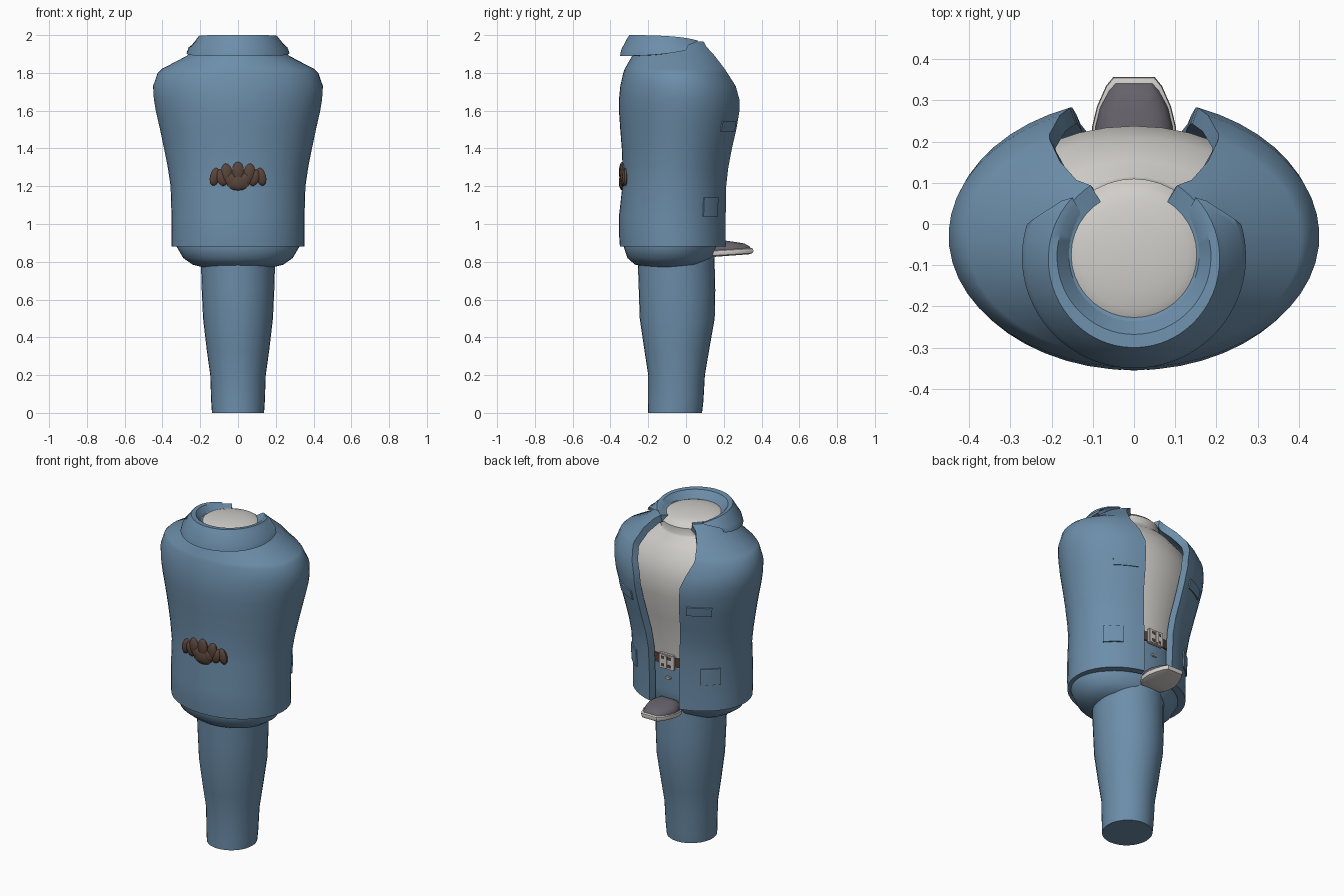
import bpy, bmesh, math
from mathutils import Matrix, Vector

cube = bpy.data.objects.get("Cube")
if cube:
    bpy.data.objects.remove(cube, do_unlink=True)


def material(name, rgb):
    m = bpy.data.materials.new(name)
    m.use_nodes = True
    m.diffuse_color = (*rgb, 1)
    m.node_tree.nodes["Principled BSDF"].inputs["Base Color"].default_value = (*rgb, 1)
    return m


BLUE = material("denim blue", (0.15, 0.27, 0.40))
BROWN = material("leather brown", (0.10, 0.058, 0.042))
WHITE = material("off white", (0.64, 0.62, 0.59))
GREY = material("dark grey", (0.13, 0.12, 0.145))


def finish(name, bm, mat, thickness=0):
    mesh = bpy.data.meshes.new(name)
    bm.to_mesh(mesh)
    bm.free()
    ob = bpy.data.objects.new(name, mesh)
    bpy.context.collection.objects.link(ob)
    mesh.materials.append(mat)
    bpy.ops.object.select_all(action='DESELECT')
    ob.select_set(True)
    bpy.context.view_layer.objects.active = ob
    if thickness:
        mod = ob.modifiers.new("Thickness", 'SOLIDIFY')
        mod.thickness = thickness
        mod.offset = -1
        bpy.ops.object.modifier_apply(modifier=mod.name)
    bpy.ops.object.shade_smooth_by_angle(angle=math.radians(35))
    return ob


def ring_point(ring, t, grow=0):
    """Point on an elliptical ring (z, half width, front y, back y); t = 0 is the back."""
    z, rx, yf, yb = ring[:4]
    return Vector(((rx + grow) * math.sin(t),
                   (yf + yb) / 2 + ((yb - yf) / 2 + grow) * math.cos(t), z))


def grid_faces(bm, rows, closed):
    n = len(rows[0])
    for lo, hi in zip(rows, rows[1:]):
        for j in range(n if closed else n - 1):
            k = (j + 1) % n
            bm.faces.new((lo[j], hi[j], hi[k], lo[k]))


def loft(name, rings, mat, steps=36, cap_low=False, cap_top=False):
    bm = bmesh.new()
    rows = [[bm.verts.new(ring_point(r, math.tau * j / steps)) for j in range(steps)]
            for r in rings]
    grid_faces(bm, rows, True)
    if cap_low:
        bm.faces.new(rows[0])
    if cap_top:
        bm.faces.new(rows[-1][::-1])
    return finish(name, bm, mat)


def open_loft(name, rings, mat, thickness=0, steps=44):
    """Rings also hold the half width of the back opening and a height shift at its ends."""
    bm = bmesh.new()
    rows = []
    for r in rings:
        t0 = math.asin(r[4] / r[1])
        row = []
        for j in range(steps + 1):
            u = j / steps
            p = ring_point(r, t0 + (math.tau - 2 * t0) * u)
            p.z += r[5] * abs(2 * u - 1) ** 4
            row.append(bm.verts.new(p))
        rows.append(row)
    grid_faces(bm, rows, False)
    return finish(name, bm, mat, thickness)


def box(name, centre, size, mat, bevel=0.004):
    bm = bmesh.new()
    bmesh.ops.create_cube(bm, size=1)
    bmesh.ops.scale(bm, vec=size, verts=bm.verts)
    bmesh.ops.bevel(bm, geom=bm.edges[:], offset=bevel, segments=2, affect='EDGES')
    bmesh.ops.translate(bm, vec=centre, verts=bm.verts)
    return finish(name, bm, mat)


# Leg and hips
loft("leg", [(0, .138, -.2, .085), (.06, .142, -.2, .092), (.2, .147, -.2, .1),
             (.33, .165, -.22, .122), (.5, .185, -.245, .152), (.65, .192, -.25, .155),
             (.85, .198, -.257, .15)], BLUE, 32, cap_low=True)
loft("trouser_hips", [(.77, .18, -.2, .02), (.785, .24, -.27, .1), (.82, .29, -.31, .14),
                      (.88, .325, -.33, .165), (.95, .32, -.32, .17), (1.14, .3, -.3, .165)],
     BLUE, cap_low=True, cap_top=True)

# Shirt with neck and rounded top
neck = [(1.94 + .035 * math.sin(a), .172 * math.cos(a), -.075 - .172 * math.cos(a),
         -.075 + .172 * math.cos(a)) for a in (.15, .4, .7, 1.0, 1.3, 1.52)]
loft("shirt", [(1.1, .3, -.29, .168), (1.25, .31, -.29, .18), (1.4, .34, -.3, .205),
               (1.55, .38, -.31, .235), (1.66, .39, -.31, .238), (1.76, .36, -.29, .21),
               (1.84, .27, -.27, .155), (1.88, .2, -.26, .115), (1.89, .185, -.26, .11),
               (1.93, .185, -.26, .11)] + neck, WHITE, cap_top=True)

# Jacket open at the back
jacket = [(.88, .352, -.35, .22, .1, 0), (.95, .352, -.355, .22, .1, 0),
          (1.04, .352, -.355, .222, .1, 0), (1.2, .357, -.337, .225, .105, 0),
          (1.3, .372, -.336, .238, .115, 0), (1.4, .392, -.34, .26, .13, 0),
          (1.5, .413, -.348, .285, .14, 0), (1.6, .436, -.355, .303, .15, 0),
          (1.66, .446, -.355, .303, .155, 0), (1.73, .45, -.348, .29, .18, 0),
          (1.8, .425, -.332, .255, .205, 0), (1.82, .405, -.325, .245, .205, 0),
          (1.89, .272, -.285, .215, .18, 0), (1.94, .22, -.265, .155, .14, 0),
          (1.965, .19, -.25, .125, .105, 0), (1.955, .15, -.225, .075, .08, 0)]
open_loft("jacket", jacket, BLUE, .042)

# Turned-down collar
open_loft("collar", [(1.89, .24, -.3, .14, .23, .03), (1.89, .272, -.35, .19, .26, .03),
                     (1.925, .262, -.342, .18, .245, .02), (1.98, .222, -.313, .145, .175, -.015),
                     (2.0, .208, -.3, .13, .15, -.03), (1.997, .187, -.268, .11, .14, -.03),
                     (1.95, .152, -.228, .075, .12, 0)], BLUE)


# Pocket flaps that follow the jacket
def jacket_ring(z):
    for a, b in zip(jacket, jacket[1:]):
        if a[0] <= z <= b[0]:
            f = (z - a[0]) / (b[0] - a[0])
            return [p + (q - p) * f for p, q in zip(a, b)]


def pocket(name, t_from, t_to, z_from, z_to):
    bm = bmesh.new()
    rows = []
    for i in range(4):
        ring = jacket_ring(z_from + (z_to - z_from) * i / 3)
        rows.append([bm.verts.new(ring_point(ring, t_from + (t_to - t_from) * j / 6, .007))
                     for j in range(7)])
    grid_faces(bm, rows, False)
    finish(name, bm, BLUE, .009)


for side, flip in (("left", 1), ("right", -1)):
    for part, a, b, low, high in (("chest_pocket", .45, .82, 1.49, 1.545),
                                  ("hip_pocket", .65, 1.0, 1.04, 1.14)):
        a, b = sorted((a * flip, b * flip))
        pocket(side + "_" + part, a, b, low, high)

# Belt, buckle and button
loft("belt", [(1.105, .3, -.3, .165), (1.107, .306, -.305, .177),
              (1.163, .306, -.305, .178), (1.165, .3, -.3, .165)], BROWN)
box("buckle", (0, .182, 1.135), (.1, .022, .09), WHITE)
for z in (1.112, 1.158):
    box("buckle_slot", (0, .193, z), (.066, .004, .018), BROWN, .001)
box("buckle_prong", (0, .196, 1.135), (.016, .01, .075), WHITE, .002)
box("trouser_button", (0, .171, 1.03), (.035, .016, .016), WHITE, .003)

# Brown cluster on the front, fanned lumps over a wide base
lumps = [(0, 1.275, .034, .055, 0), (0, 1.222, .065, .045, 0)]
for s in (-1, 1):
    lumps += [(s * .06, 1.268, .032, .052, s * .12), (s * .122, 1.25, .028, .048, s * -.25),
              (s * .035, 1.235, .035, .04, s * .3), (s * .085, 1.245, .03, .045, s * .3)]
for x, z, w, h, tilt in lumps:
    ring = jacket_ring(z)
    y = ring_point(ring, math.pi - math.asin(x / ring[1])).y
    bm = bmesh.new()
    bmesh.ops.create_uvsphere(bm, u_segments=10, v_segments=8, radius=1)
    bmesh.ops.transform(bm, verts=bm.verts, matrix=Matrix.Translation((x, y, z))
                        @ Matrix.Rotation(tilt, 4, 'Y') @ Matrix.Diagonal((w, .019, h, 1)))
    finish("front_lump", bm, BROWN)

# Shoe tip under the hem
half = [(.05, .357), (.068, .335), (.09, .285), (.102, .235), (.098, .18), (.07, .135)]
outline = half + [(-x, y) for x, y in reversed(half)]


def shoe_part(name, layers, mat, slope):
    bm = bmesh.new()
    rows = [[bm.verts.new((x * s, .23 + (y - .23) * s, z - slope * (y - .23)))
             for x, y in outline] for s, z in layers]
    grid_faces(bm, rows, True)
    bm.faces.new(rows[0])
    bm.faces.new(rows[-1][::-1])
    bmesh.ops.recalc_face_normals(bm, faces=bm.faces)
    finish(name, bm, mat)


shoe_part("shoe_sole", [(.8, .832), (.96, .838), (1, .85), (.98, .862), (.9, .866)], WHITE, -.06)
shoe_part("shoe_upper", [(.92, .855), (.92, .872), (.82, .89), (.62, .903), (.35, .909)], GREY, .05)
